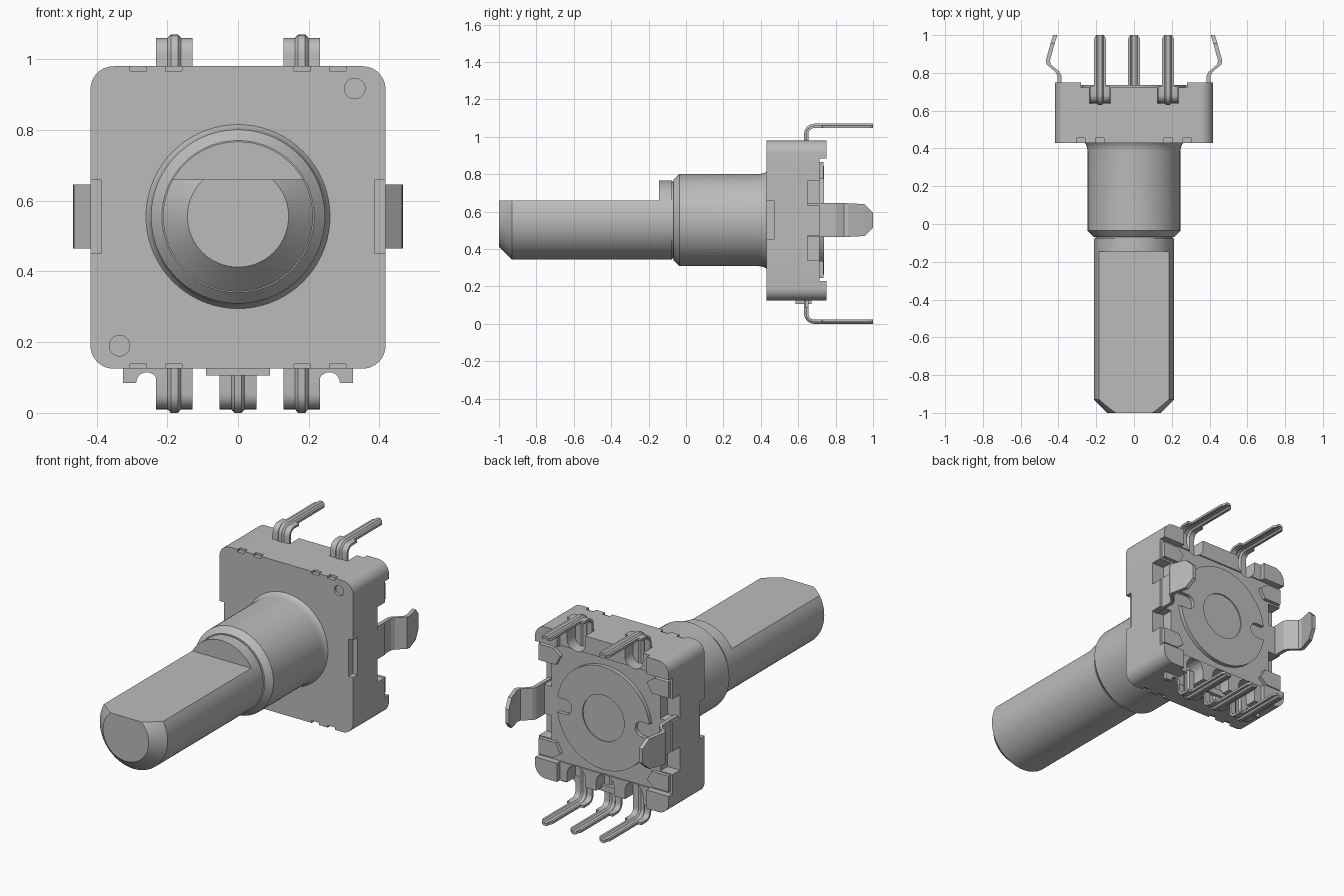
import bpy, bmesh
from math import sin, cos, pi, radians
from mathutils import Vector

if "Cube" in bpy.data.objects:
    bpy.data.objects.remove(bpy.data.objects["Cube"])

grey = bpy.data.materials.new("plain_grey")
grey.use_nodes = True
grey.diffuse_color = (0.5, 0.5, 0.5, 1)
grey.node_tree.nodes["Principled BSDF"].inputs["Base Color"].default_value = (0.5, 0.5, 0.5, 1)

CZ = 0.555      # height of the shaft axis
MID = 0.535     # mirror height of the terminals


def finish(name, bm, smooth=None):
    bmesh.ops.recalc_face_normals(bm, faces=bm.faces)
    mesh = bpy.data.meshes.new(name)
    bm.to_mesh(mesh)
    bm.free()
    mesh.materials.append(grey)
    ob = bpy.data.objects.new(name, mesh)
    bpy.context.collection.objects.link(ob)
    if smooth:
        select(ob)
        bpy.ops.object.shade_smooth_by_angle(angle=radians(smooth))
    return ob


def select(ob):
    bpy.ops.object.select_all(action='DESELECT')
    ob.select_set(True)
    bpy.context.view_layer.objects.active = ob


def loft(name, rings, smooth=None):
    """Skin closed rings of points and cap both ends."""
    bm = bmesh.new()
    rows = [[bm.verts.new(p) for p in ring] for ring in rings]
    n = len(rows[0])
    for a, b in zip(rows, rows[1:]):
        for i in range(n):
            j = (i + 1) % n
            bm.faces.new((a[i], a[j], b[j], b[i]))
    bm.faces.new(rows[0])
    bm.faces.new(rows[-1])
    return finish(name, bm, smooth)


def prism(name, outline, y0, y1, smooth=None):
    """Extrude an x-z outline along y."""
    return loft(name, [[(x, y, z) for x, z in outline] for y in (y0, y1)], smooth)


def box(name, x0, x1, y0, y1, z0, z1):
    return prism(name, [(x0, z0), (x1, z0), (x1, z1), (x0, z1)], y0, y1)


def arc(cx, cz, r, a0, a1, n=10):
    return [(cx + r * cos(radians(a0 + (a1 - a0) * i / n)),
             cz + r * sin(radians(a0 + (a1 - a0) * i / n))) for i in range(n + 1)]


def circle(cx, cz, r, n=32):
    return arc(cx, cz, r, 0, 360, n)[:-1]


def rounded(x0, x1, z0, z1, r):
    return (arc(x1 - r, z1 - r, r, 0, 90) + arc(x0 + r, z1 - r, r, 90, 180)
            + arc(x0 + r, z0 + r, r, 180, 270) + arc(x1 - r, z0 + r, r, 270, 360))


def lathe(name, profile, n=72):
    """Turn (radius, y) points about the shaft axis."""
    return loft(name, [[(x, y, z) for x, z in circle(0, CZ, r, n)] for r, y in profile], 30)


def cut(ob, cutters, smooth=30):
    for c in cutters:
        m = ob.modifiers.new("cut", 'BOOLEAN')
        m.operation, m.solver, m.object = 'DIFFERENCE', 'EXACT', c
        select(ob)
        bpy.ops.object.modifier_apply(modifier=m.name)
        bpy.data.objects.remove(c)
    select(ob)
    bpy.ops.object.shade_smooth_by_angle(angle=radians(smooth))


# Housing with rounded corners
housing = prism("housing", rounded(-0.417, 0.417, 0.125, 0.98, 0.065), 0.43, 0.75)
cutters = [box("c", -0.5, 0.5, 0.715, 0.8, 0.23, 0.885),
           box("c", -0.28, 0.28, 0.722, 0.8, 0, 1.1)]
# Locating dimples on the front
cutters += [prism("c", circle(x, z, 0.029), 0.4, 0.445) for x, z in ((0.33, 0.917), (-0.335, 0.19))]
# Terminal pockets, open at the top and bottom edges
for x in (-0.18, 0.18):
    cutters.append(prism("c", [(x + 0.056, 1.05), (x - 0.056, 1.05)] + arc(x, 0.93, 0.056, 180, 360), 0.637, 0.8))
for x in (-0.18, 0, 0.18):
    cutters.append(prism("c", [(x - 0.056, 0.05), (x + 0.056, 0.05)] + arc(x, 0.175, 0.056, 0, 180), 0.637, 0.8))
for s in (-1, 1):
    # Side seams and rear side notches
    x0, x1 = sorted((s * 0.388, s * 0.5))
    cutters.append(box("c", x0, x1, 0.4, 0.47, 0.45, 0.66))
    x0, x1 = sorted((s * 0.34, s * 0.5))
    for z0, z1 in ((0.635, 0.765), (0.34, 0.47)):
        cutters.append(box("c", x0, x1, 0.65, 0.8, z0, z1))
    # Small slots along the top and bottom front edges
    for x in (0.182, 0.282):
        for z in (0.98, 0.125):
            cutters.append(box("c", s * x - 0.023, s * x + 0.023, 0.4, 0.455, z - 0.013, z + 0.013))
cut(housing, cutters)

# Threadless bushing, flared at its root
lathe("bushing", [(0.2, 0.45), (0.264, 0.435), (0.254, 0.422), (0.248, 0.405), (0.246, 0.385),
                  (0.246, -0.035), (0.215, -0.068), (0.19, -0.068)])

# D-shaped shaft
shaft = lathe("shaft", [(0.205, 0.0), (0.205, -0.076), (0.212, -0.076), (0.212, -0.93), (0.143, -1.0)])
cut(shaft, [box("c", -0.4, 0.4, -1.2, -0.145, 0.66, 1.0)])

# Rear disc with side slots and a shallow round centre
disc = prism("rear_disc", circle(0, CZ, 0.29, 64), 0.70, 0.737)
cut(disc, [prism("c", arc(s * 0.24, CZ, 0.042, 90, 270) + [(s * 0.24 + 0.1, CZ - 0.042), (s * 0.24 + 0.1, CZ + 0.042)]
                 if s > 0 else
                 arc(s * 0.24, CZ, 0.042, -90, 90) + [(s * 0.24 - 0.1, CZ + 0.042), (s * 0.24 - 0.1, CZ - 0.042)],
                 0.716, 0.8) for s in (-1, 1)]
    + [prism("c", circle(0, CZ, 0.13, 48), 0.731, 0.8)])


def terminal(name, x, flip):
    """Bent, ribbed strip: wide root, narrow tail."""
    path = [(0.647, 0.875, 0.052), (0.647, 1.015, 0.052)]
    path += [(y, z, 0.052) for y, z in arc(0.686, 1.015, 0.039, 165, 90, 5)]
    path += [(0.728, 1.054, 0.052), (0.73, 1.054, 0.032), (0.98, 1.054, 0.032), (1.0, 1.054, 0.02)]
    rings = []
    for i, (y, z, w) in enumerate(path):
        a, b = path[max(i - 1, 0)], path[min(i + 1, len(path) - 1)]
        t = Vector((b[0] - a[0], b[1] - a[1])).normalized()
        sec = [(-w, -0.007), (-0.019, -0.007), (-0.01, 0.002), (0.01, 0.002), (0.019, -0.007), (w, -0.007),
               (w, 0.006), (0.019, 0.006), (0.01, 0.016), (-0.01, 0.016), (-0.019, 0.006), (-w, 0.006)]
        ring = []
        for u, n in sec:
            zz = z + t.x * n
            ring.append((x + u, y - t.y * n, 2 * MID - zz if flip else zz))
        rings.append(ring)
    loft(name, rings, 30)


for label, x in (("right", -0.18), ("left", 0.18)):
    terminal("top_terminal_" + label, x, False)
    terminal("bottom_terminal_" + label, x, True)
terminal("bottom_terminal_middle", 0, True)

# Tabs below the housing
box("bottom_tab", -0.09, 0.09, 0.585, 0.67, 0.105, 0.14)

for s, side in ((-1, "right"), (1, "left")):
    # Notched foot
    foot = [(0.325, 0.14), (0.325, 0.085), (0.288, 0.085)] + arc(0.258, 0.085, 0.03, 0, 180) + \
           [(0.2, 0.085), (0.2, 0.14)]
    prism("foot_" + side, [(s * x, z) for x, z in foot], 0.637, 0.656)

    # Springy mounting clip with a pointed end
    rings = []
    for x, y, h in ((0.395, 0.55, 0.09), (0.395, 0.785, 0.09), (0.405, 0.805, 0.09), (0.452, 0.845, 0.09),
                    (0.456, 0.865, 0.09), (0.431, 0.955, 0.085), (0.417, 1.0, 0.04)):
        rings.append([(s * (x - 0.011), y, CZ - h), (s * (x + 0.011), y, CZ - h),
                      (s * (x + 0.011), y, CZ + h), (s * (x - 0.011), y, CZ + h)])
    loft("mounting_clip_" + side, rings)

    # Folded cover tabs on the back
    for k, level in ((-1, "lower"), (1, "upper")):
        tab = [(0.405, 0.22), (0.405, 0.31), (0.315, 0.31), (0.27, 0.275), (0.3, 0.22)]
        prism("cover_tab_%s_%s" % (level, side), [(s * x, CZ + k * z) for x, z in tab], 0.70, 0.735)
